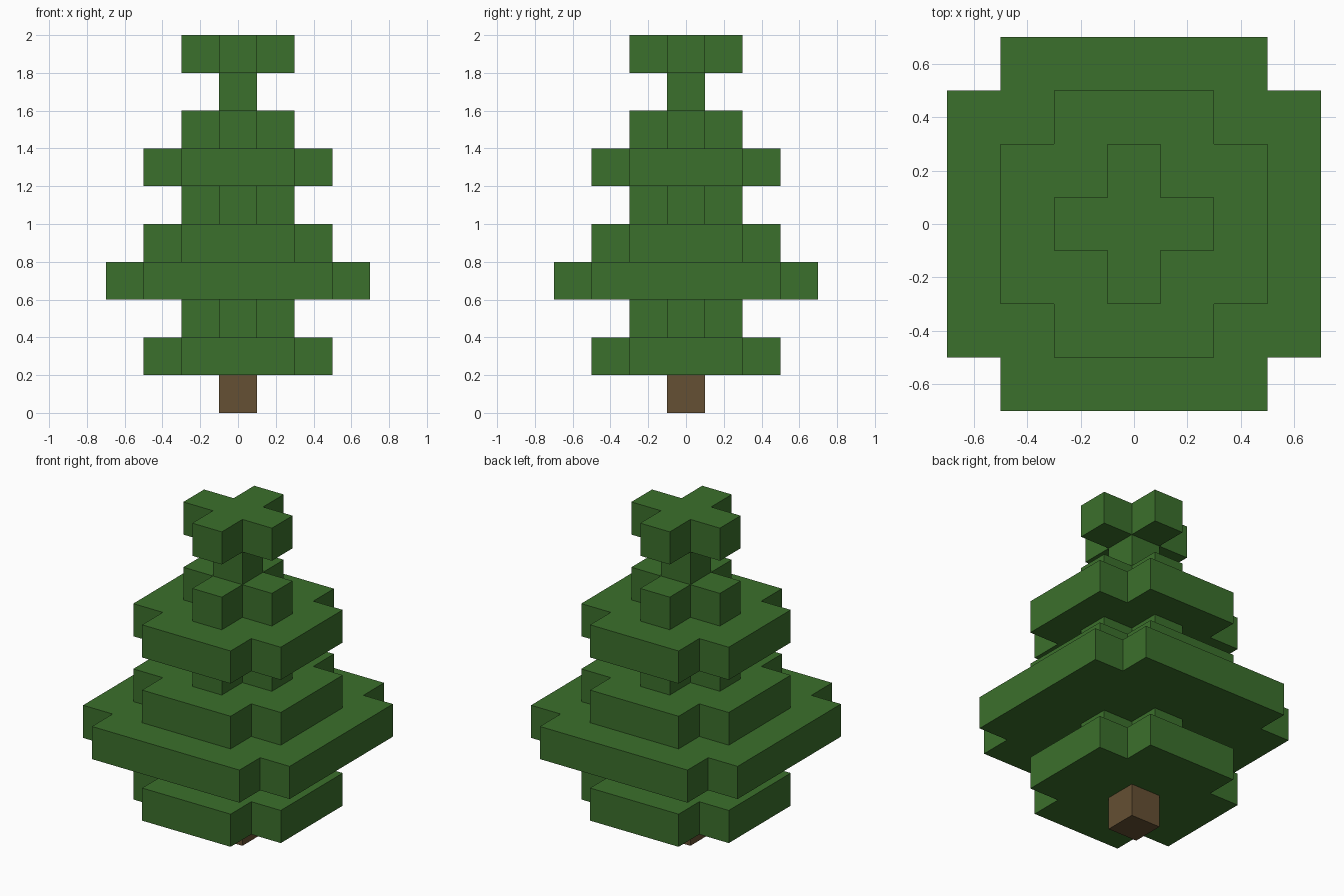
import bpy
import bmesh

cube = bpy.data.objects.get("Cube")
if cube:
    bpy.data.objects.remove(cube, do_unlink=True)

STEP = 0.2  # edge of one block


def make_material(name, rgb):
    mat = bpy.data.materials.new(name)
    mat.use_nodes = True
    color = (*rgb, 1.0)
    mat.diffuse_color = color
    mat.node_tree.nodes["Principled BSDF"].inputs["Base Color"].default_value = color
    return mat


def square(r):
    return [(-r, -r), (r, -r), (r, r), (-r, r)]


def cross(r):
    """Square outline with one block notched out of each corner."""
    i = r - STEP
    quarter = [(r, -i), (r, i), (i, i)]
    outline = []
    for _ in range(4):
        outline += quarter
        quarter = [(-y, x) for x, y in quarter]
    return outline


def make_layer(name, outline, level, mat):
    """Extrude an outline upward by one block at the given level."""
    bm = bmesh.new()
    base = bm.faces.new([bm.verts.new((x, y, level * STEP)) for x, y in outline])
    top = bmesh.ops.extrude_face_region(bm, geom=[base], use_keep_orig=True)
    verts = [v for v in top["geom"] if isinstance(v, bmesh.types.BMVert)]
    bmesh.ops.translate(bm, verts=verts, vec=(0, 0, STEP))
    bmesh.ops.recalc_face_normals(bm, faces=bm.faces)
    mesh = bpy.data.meshes.new(name)
    bm.to_mesh(mesh)
    bm.free()
    mesh.materials.append(mat)
    obj = bpy.data.objects.new(name, mesh)
    bpy.context.collection.objects.link(obj)
    return obj


leaf_green = make_material("leaf green", (0.044, 0.162, 0.025))
bark_brown = make_material("bark brown", (0.130, 0.080, 0.033))

# Trunk
make_layer("trunk", square(STEP / 2), 0, bark_brown)

# Foliage tiers, bottom to top
tiers = [
    ("lower_skirt", cross(0.5)),
    ("lower_neck", cross(0.3)),
    ("wide_skirt", cross(0.7)),
    ("wide_skirt_cap", cross(0.5)),
    ("middle_neck", cross(0.3)),
    ("upper_skirt", cross(0.5)),
    ("upper_skirt_cap", cross(0.3)),
    ("top_stem", square(STEP / 2)),
    ("tree_top", cross(0.3)),
]
for level, (name, outline) in enumerate(tiers, start=1):
    make_layer(name, outline, level, leaf_green)
